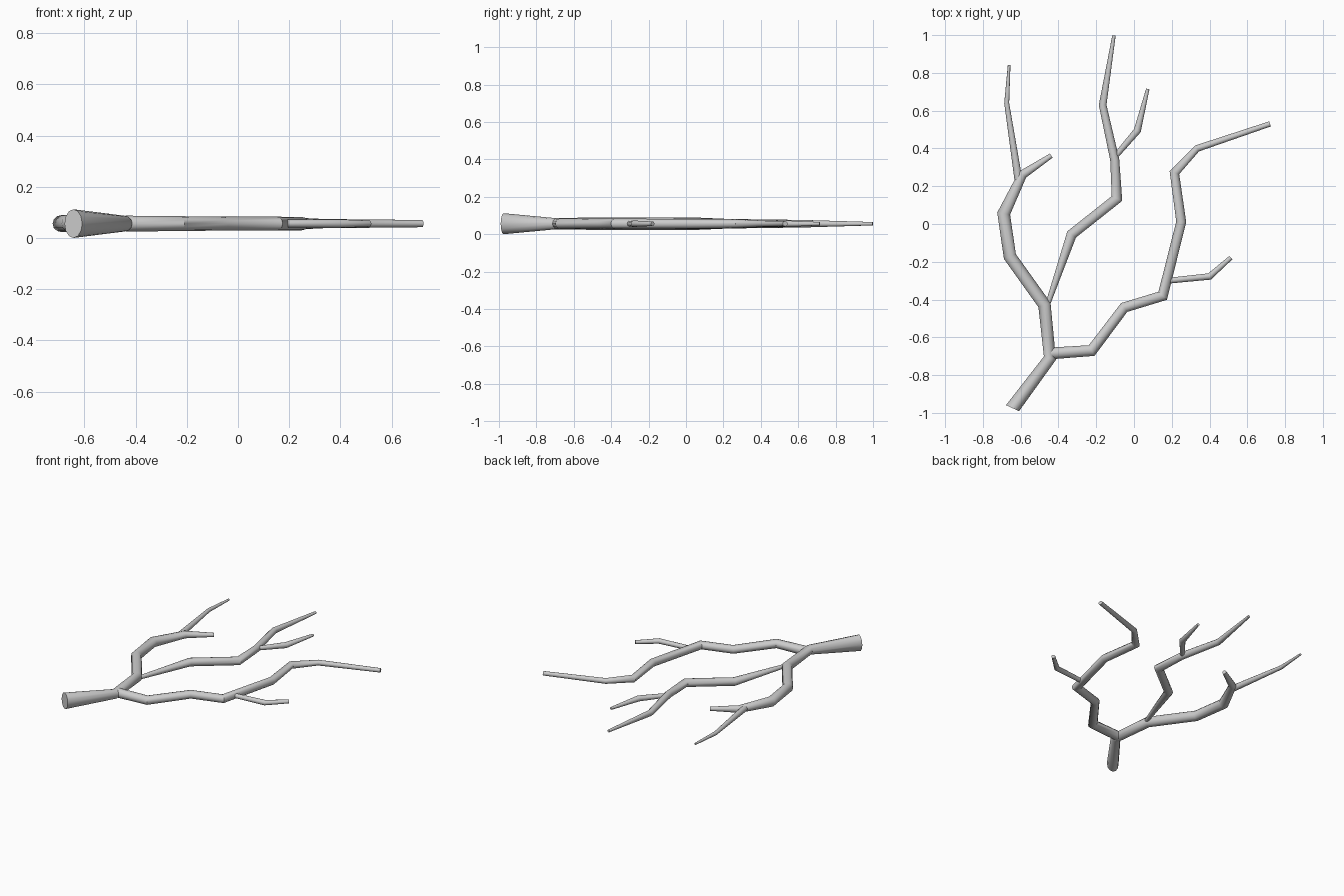
import bpy, bmesh, math
from mathutils import Vector

if "Cube" in bpy.data.objects:
    bpy.data.objects.remove(bpy.data.objects["Cube"])

SIDES = 12
Z = 0.056  # height of the centre line


def branch(name, pts, end_side=None):
    """Mitred tapering tube through (x, y, side radius[, vertical radius])."""
    bm = bmesh.new()
    P = [Vector((p[0], p[1])) for p in pts]
    rings = []
    for i, p in enumerate(pts):
        d0 = (P[i] - P[max(i - 1, 0)]).normalized()
        d1 = (P[min(i + 1, len(P) - 1)] - P[i]).normalized()
        t = (d0 + d1).normalized()
        side = Vector((t.y, -t.x))
        ref = d1 if d1.length > 0 else d0
        r = p[2] / max(0.6, abs(t.dot(ref)))
        if i == 0 and end_side:
            side = Vector(end_side).normalized()
        rz = p[3] if len(p) > 3 else p[2]
        ring = []
        for k in range(SIDES):
            a = 2 * math.pi * k / SIDES
            s = side * (r * math.cos(a))
            ring.append(bm.verts.new((p[0] + s.x, p[1] + s.y, Z + rz * math.sin(a))))
        rings.append(ring)
    for a, b in zip(rings, rings[1:]):
        for k in range(SIDES):
            j = (k + 1) % SIDES
            bm.faces.new((a[k], a[j], b[j], b[k]))
    bm.faces.new(rings[0][::-1])
    bm.faces.new(rings[-1])
    bmesh.ops.recalc_face_normals(bm, faces=bm.faces)
    me = bpy.data.meshes.new(name)
    bm.to_mesh(me)
    bm.free()
    ob = bpy.data.objects.new(name, me)
    bpy.context.collection.objects.link(ob)
    bpy.ops.object.select_all(action='DESELECT')
    ob.select_set(True)
    bpy.context.view_layer.objects.active = ob
    bpy.ops.object.shade_smooth_by_angle(angle=math.radians(40))
    return ob


# thick stem running into the left limb
branch("main_stem", [
    (-0.643, -0.975, 0.038, 0.056), (-0.445, -0.71, 0.031), (-0.474, -0.428, 0.033),
    (-0.657, -0.172, 0.033), (-0.69, 0.055, 0.033), (-0.59, 0.262, 0.024),
    (-0.438, 0.362, 0.013)], end_side=(13, -6))
# twig off the left limb
branch("left_twig", [
    (-0.612, 0.235, 0.021), (-0.674, 0.64, 0.013), (-0.661, 0.842, 0.007)])
# middle limb and its twig
branch("middle_limb", [
    (-0.455, -0.42, 0.013), (-0.33, -0.055, 0.027), (-0.09, 0.135, 0.027),
    (-0.102, 0.34, 0.024), (-0.166, 0.63, 0.02), (-0.106, 0.998, 0.009)])
branch("middle_twig", [
    (-0.105, 0.35, 0.014), (0.018, 0.495, 0.019), (0.073, 0.715, 0.009)])
# right limb and its twig
branch("right_limb", [
    (-0.44, -0.685, 0.031), (-0.224, -0.67, 0.029), (-0.052, -0.442, 0.027),
    (0.152, -0.38, 0.027), (0.25, 0.012, 0.026), (0.214, 0.272, 0.024),
    (0.334, 0.4, 0.018), (0.72, 0.53, 0.014)])
branch("right_twig", [
    (0.165, -0.302, 0.015), (0.4, -0.278, 0.017), (0.513, -0.178, 0.012)])
